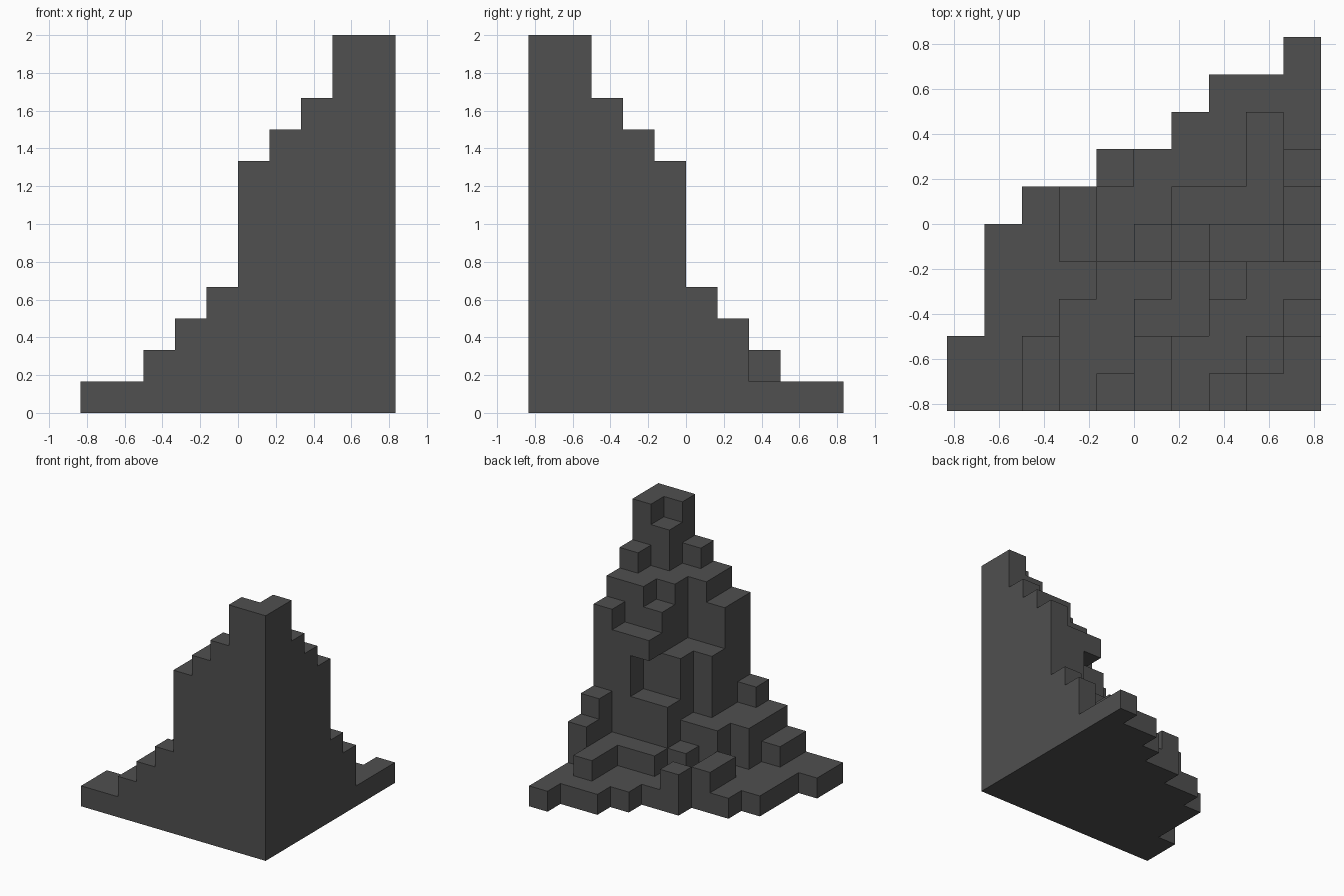
import bpy, bmesh, math
from mathutils import Vector

if "Cube" in bpy.data.objects:
    bpy.data.objects.remove(bpy.data.objects["Cube"])

U = 1 / 6  # edge of one block

# Stack heights in blocks (hex digits): one string per x column, read front to back
STACKS = ["11", "11111", "221111", "333122", "4333112",
          "8863211", "99664211", "a99842111", "cb9972221", "cca9843111"]

blocks = {(i, j, k)
          for i, col in enumerate(STACKS)
          for j, h in enumerate(col)
          for k in range(int(h, 16))}
blocks.add((7, 4, 6))  # overhanging ledge block

stone = bpy.data.materials.new("dark grey stone")
stone.diffuse_color = (0.08, 0.08, 0.08, 1)
stone.use_nodes = True
stone.node_tree.nodes["Principled BSDF"].inputs["Base Color"].default_value = stone.diffuse_color


def build_blocks(name, cells, material):
    """Outer skin of a set of blocks, with coplanar faces joined."""
    bm = bmesh.new()
    verts = {}

    def vert(p):
        if p not in verts:
            verts[p] = bm.verts.new(((p[0] - 5) * U, (p[1] - 5) * U, p[2] * U))
        return verts[p]

    for cell in cells:
        for axis in range(3):
            for side in (0, 1):
                near = list(cell)
                near[axis] += 2 * side - 1
                if tuple(near) in cells:
                    continue
                loop = [(0, 0), (1, 0), (1, 1), (0, 1)]
                if not side:
                    loop.reverse()
                ring = []
                for a, b in loop:
                    p = list(cell)
                    p[axis] += side
                    p[(axis + 1) % 3] += a
                    p[(axis + 2) % 3] += b
                    ring.append(vert(tuple(p)))
                bm.faces.new(ring)

    bmesh.ops.dissolve_limit(bm, angle_limit=math.radians(1),
                             verts=bm.verts[:], edges=bm.edges[:])
    mesh = bpy.data.meshes.new(name)
    bm.to_mesh(mesh)
    bm.free()
    mesh.materials.append(material)
    obj = bpy.data.objects.new(name, mesh)
    bpy.context.collection.objects.link(obj)
    return obj


# Stepped corner outcrop: flat front and right walls, terraces falling to back left
build_blocks("stepped_rock_corner", blocks, stone)
